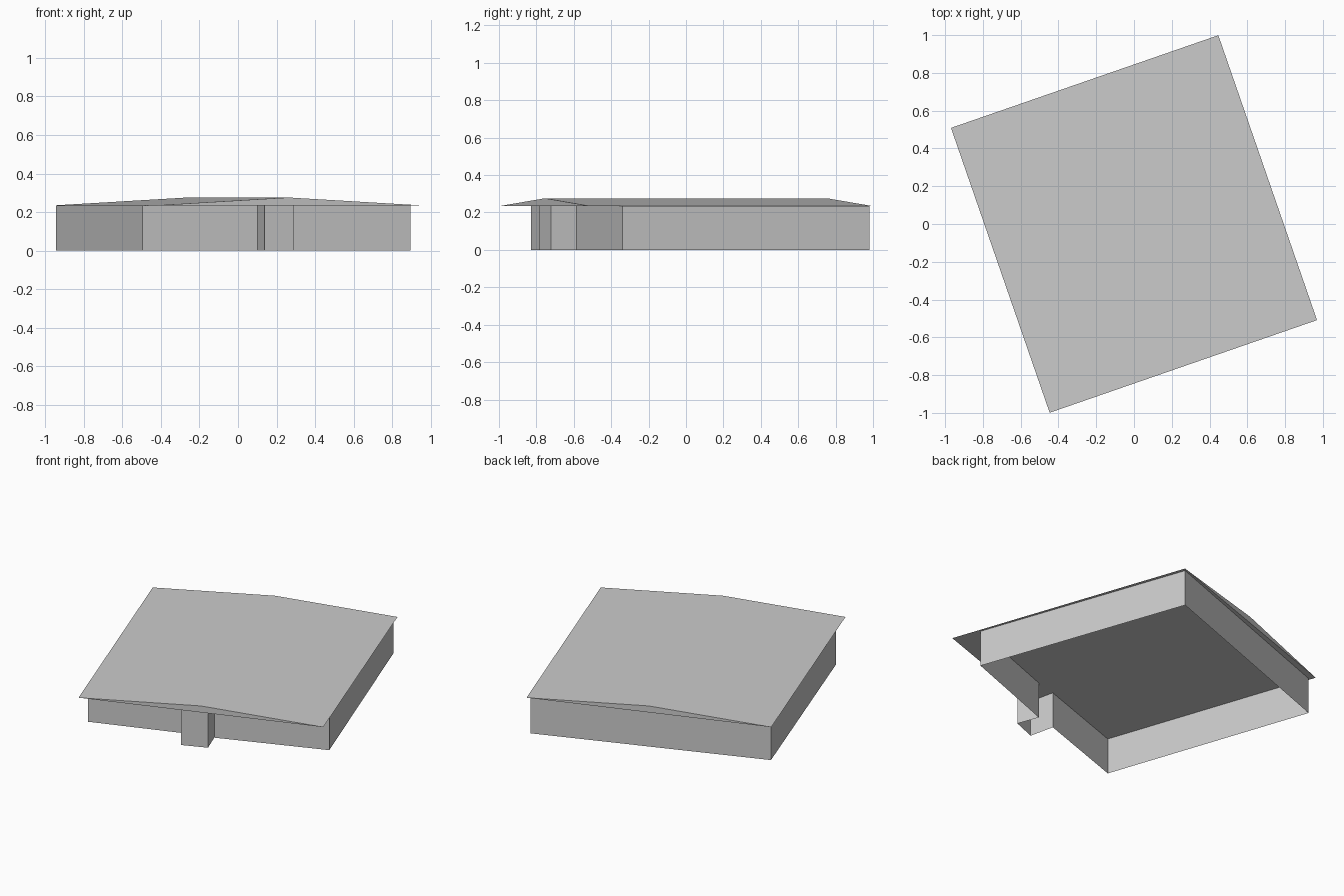
import bpy
import bmesh
from mathutils import Matrix, Vector

cube = bpy.data.objects.get("Cube")
if cube:
    bpy.data.objects.remove(cube, do_unlink=True)

EAVE, RIDGE = 0.234, 0.276
HALF_WIDTH, HALF_LENGTH = 0.749, 0.798
TURN = 0.3335  # plan rotation of the building

grey = bpy.data.materials.new("plain_grey")
grey.use_nodes = True
colour = (0.6, 0.6, 0.6, 1)
grey.diffuse_color = colour
grey.node_tree.nodes["Principled BSDF"].inputs["Base Color"].default_value = colour


def extrude_profile(name, points, offset, closed_ends):
    """Sweep a closed profile along offset, keeping its end faces if wanted."""
    bm = bmesh.new()
    start = [bm.verts.new(p) for p in points]
    end = [bm.verts.new(Vector(p) + offset) for p in points]
    for i in range(len(points)):
        j = (i + 1) % len(points)
        bm.faces.new((start[i], start[j], end[j], end[i]))
    if closed_ends:
        bm.faces.new(start[::-1])
        bm.faces.new(end)
        bmesh.ops.recalc_face_normals(bm, faces=bm.faces)
    mesh = bpy.data.meshes.new(name)
    bm.to_mesh(mesh)
    bm.free()
    mesh.materials.append(grey)
    obj = bpy.data.objects.new(name, mesh)
    bpy.context.collection.objects.link(obj)
    return obj


# Thin outer walls with a projecting entrance bay, open underneath
footprint = [(-0.495, -0.83), (0.102, -0.622), (0.138, -0.782), (0.29, -0.722),
             (0.24, -0.586), (0.894, -0.34), (0.43, 0.981), (-0.943, 0.475)]
extrude_profile("walls", [(x, y, 0) for x, y in footprint],
                Vector((0, 0, EAVE)), False)

# Low gabled roof with flat soffit and closed gable ends
gable = [(-HALF_WIDTH, -HALF_LENGTH, EAVE), (HALF_WIDTH, -HALF_LENGTH, EAVE),
         (0, -HALF_LENGTH, RIDGE)]
roof = extrude_profile("roof", gable, Vector((0, 2 * HALF_LENGTH, 0)), True)
roof.data.transform(Matrix.Rotation(TURN, 4, "Z"))
